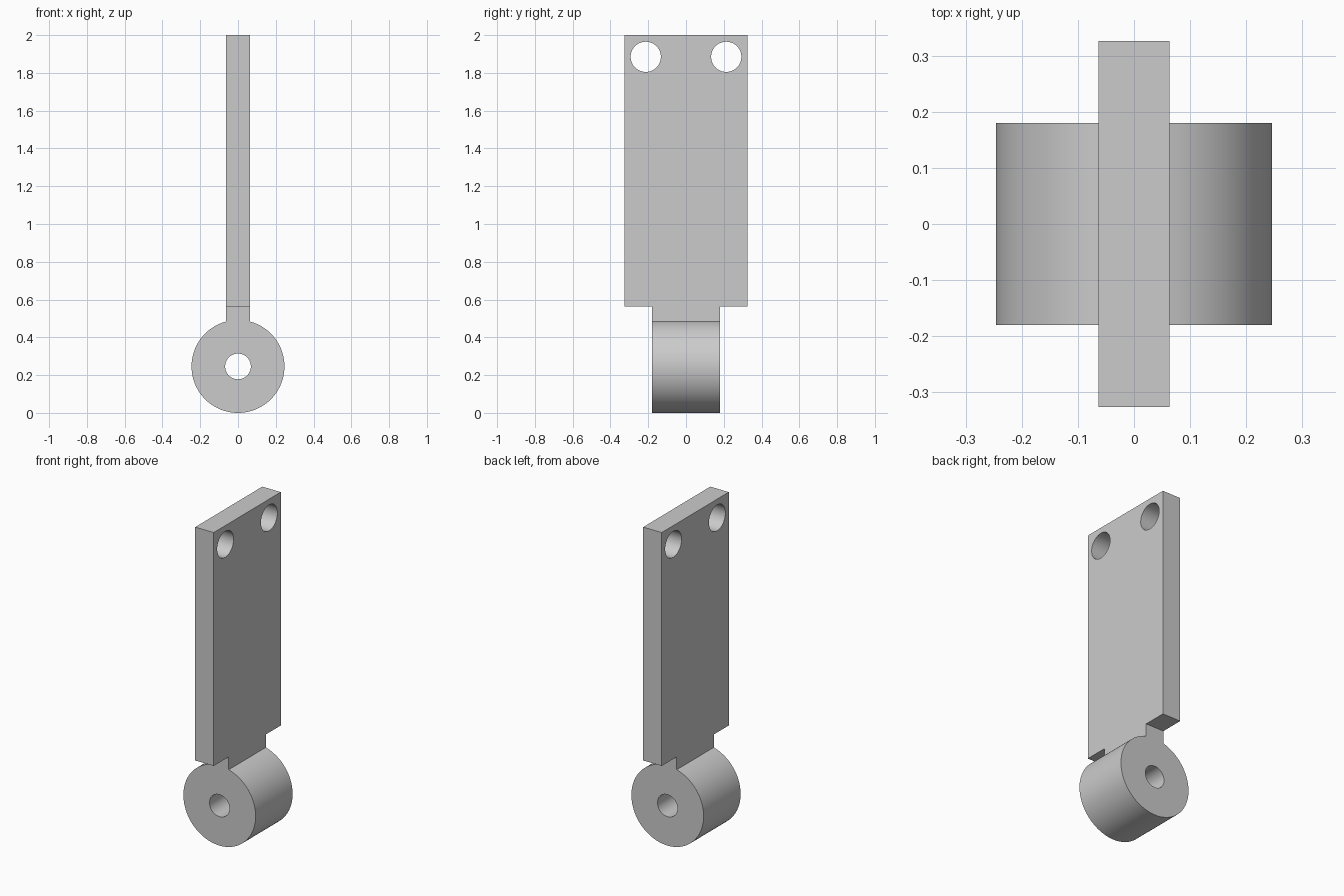
import bpy, bmesh, math
from mathutils import Vector

default = bpy.data.objects.get("Cube")
if default:
    bpy.data.objects.remove(default, do_unlink=True)

# Main dimensions
HALF_THICK = 0.063
BARREL_R = 0.246
BARREL_HALF_LEN = 0.18
BORE_R = 0.068
PLATE_HALF_W = 0.326
PLATE_BOTTOM, PLATE_TOP = 0.563, 2.0
BOLT_R, BOLT_Y, BOLT_Z = 0.08, 0.213, 1.885

grey = bpy.data.materials.new("plain grey")
grey.use_nodes = True
grey.diffuse_color = (0.6, 0.6, 0.6, 1)
grey.node_tree.nodes["Principled BSDF"].inputs["Base Color"].default_value = (0.6, 0.6, 0.6, 1)


def arc(cu, cz, r, start, sweep, steps):
    """Points along an arc in the profile plane."""
    return [(cu + r * math.cos(start + sweep * i / steps),
             cz + r * math.sin(start + sweep * i / steps)) for i in range(steps + 1)]


def circle(cu, cz, r, steps=64):
    return arc(cu, cz, r, 0, math.tau, steps)[:-1]


def extrude_profile(name, loops, axis, half):
    """Fill an outline with holes and extrude it symmetrically along x or y."""
    def place(u, z):
        return Vector((-half, u, z)) if axis == "x" else Vector((u, -half, z))

    bm = bmesh.new()
    for loop in loops:
        verts = [bm.verts.new(place(u, z)) for u, z in loop]
        for i, v in enumerate(verts):
            bm.edges.new((verts[i - 1], v))
    normal = Vector((1, 0, 0)) if axis == "x" else Vector((0, 1, 0))
    bmesh.ops.triangle_fill(bm, edges=bm.edges[:], use_beauty=True, normal=normal)
    grown = bmesh.ops.extrude_face_region(bm, geom=bm.faces[:], use_keep_orig=True)["geom"]
    bmesh.ops.translate(bm, vec=normal * 2 * half,
                        verts=[g for g in grown if isinstance(g, bmesh.types.BMVert)])
    bmesh.ops.recalc_face_normals(bm, faces=bm.faces[:])
    mesh = bpy.data.meshes.new(name)
    bm.to_mesh(mesh)
    bm.free()
    mesh.materials.append(grey)
    obj = bpy.data.objects.new(name, mesh)
    bpy.context.collection.objects.link(obj)
    bpy.ops.object.select_all(action="DESELECT")
    obj.select_set(True)
    bpy.context.view_layer.objects.active = obj
    bpy.ops.object.shade_smooth_by_angle(angle=math.radians(30))
    return obj


# Flat plate with two bolt holes near the top
plate = [(-PLATE_HALF_W, PLATE_BOTTOM), (PLATE_HALF_W, PLATE_BOTTOM),
         (PLATE_HALF_W, PLATE_TOP), (-PLATE_HALF_W, PLATE_TOP)]
bolt_holes = [circle(side * BOLT_Y, BOLT_Z, BOLT_R) for side in (-1, 1)]
extrude_profile("mounting_plate", [plate] + bolt_holes, "x", HALF_THICK)

# Hinge barrel and its neck in one keyhole-shaped outline, bored through
gap = math.asin(HALF_THICK / BARREL_R)
keyhole = arc(0, BARREL_R, BARREL_R, math.pi / 2 + gap, math.tau - 2 * gap, 96)
keyhole += [(HALF_THICK, PLATE_BOTTOM), (-HALF_THICK, PLATE_BOTTOM)]
extrude_profile("hinge_barrel", [keyhole, circle(0, BARREL_R, BORE_R)], "y", BARREL_HALF_LEN)
